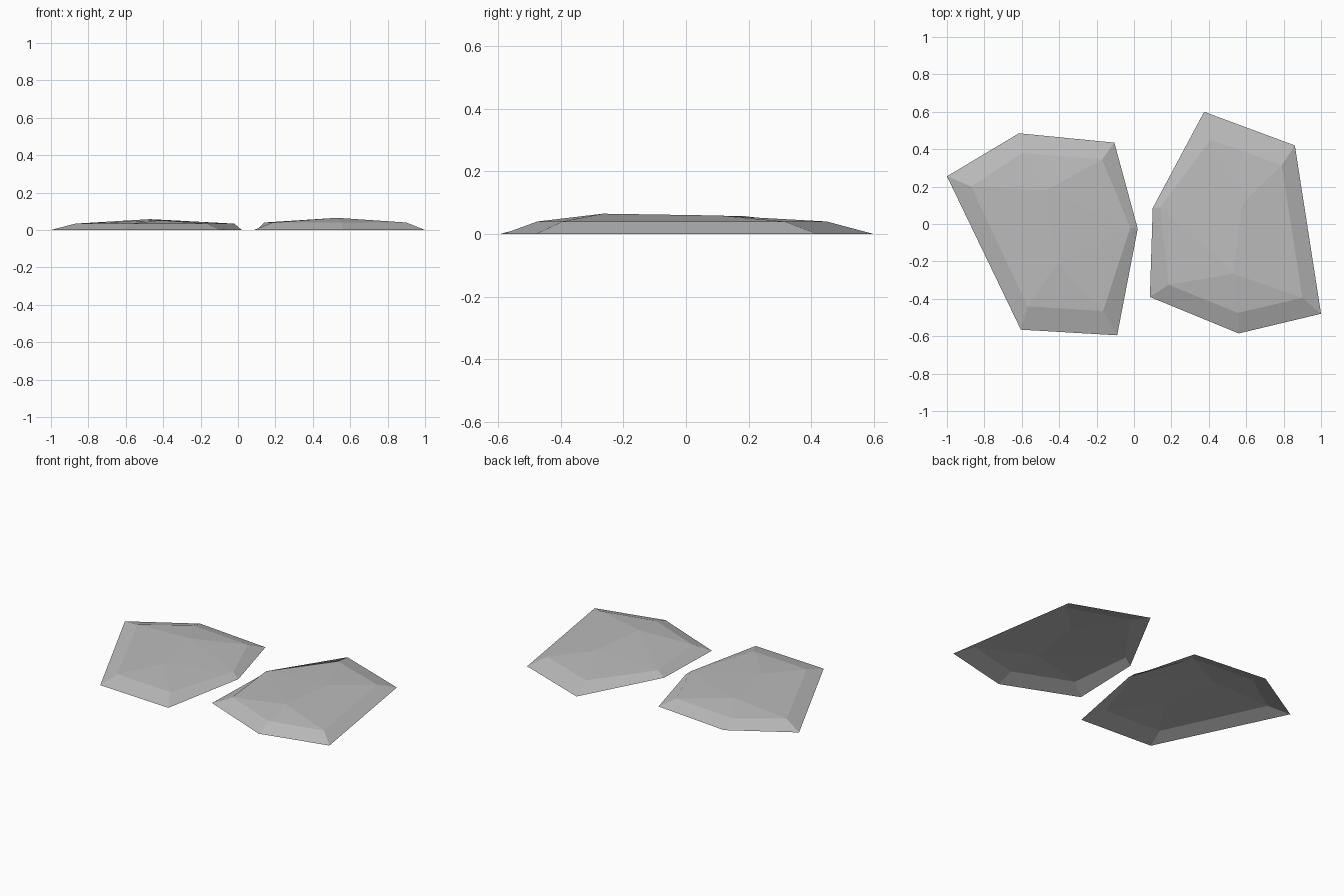
import bpy

cube = bpy.data.objects.get("Cube")
if cube:
    bpy.data.objects.remove(cube, do_unlink=True)

# Single stone colour
stone = bpy.data.materials.new("stone_grey")
stone.use_nodes = True
GREY = (0.5, 0.5, 0.5, 1)
stone.diffuse_color = GREY
bsdf = stone.node_tree.nodes["Principled BSDF"]
bsdf.inputs["Base Color"].default_value = GREY
bsdf.inputs["Roughness"].default_value = 0.9


def paving_stone(name, rim, shoulder, height, ridge):
    """Open-bottomed slab: ground rim, bevelled shoulder, two-point ridge.
    Both outlines run clockwise from the left corner."""
    n = len(rim)
    verts = [(x, y, 0) for x, y in rim]
    verts += [(x, y, height) for x, y in shoulder]
    verts += ridge
    back, front = 2 * n, 2 * n + 1
    faces = []
    for i in range(n):
        j = (i + 1) % n
        faces.append((j, i, n + i, n + j))                # sloping side
        peak = back if i < n // 2 else front
        faces.append((n + j, n + i, peak))                # top facet
    # Facets either side of the ridge
    faces.append((n + n // 2, back, front))
    faces.append((n, front, back))
    mesh = bpy.data.meshes.new(name)
    mesh.from_pydata(verts, [], faces)
    mesh.materials.append(stone)
    mesh.update()
    obj = bpy.data.objects.new(name, mesh)
    bpy.context.collection.objects.link(obj)
    return obj


paving_stone(
    "right_stone",
    [(-1, .255), (-.615, .485), (-.105, .435), (.02, -.025), (-.09, -.595), (-.605, -.565)],
    [(-.87, .2), (-.6, .38), (-.17, .345), (-.02, -.02), (-.165, -.465), (-.57, -.44)],
    .034,
    [(-.47, .18, .058), (-.41, -.21, .052)])

paving_stone(
    "left_stone",
    [(.1, .085), (.375, .6), (.86, .42), (1, -.48), (.56, -.585), (.085, -.39)],
    [(.14, .09), (.41, .45), (.79, .315), (.9, -.395), (.555, -.475), (.185, -.325)],
    .04,
    [(.58, .11, .059), (.53, -.265, .065)])
